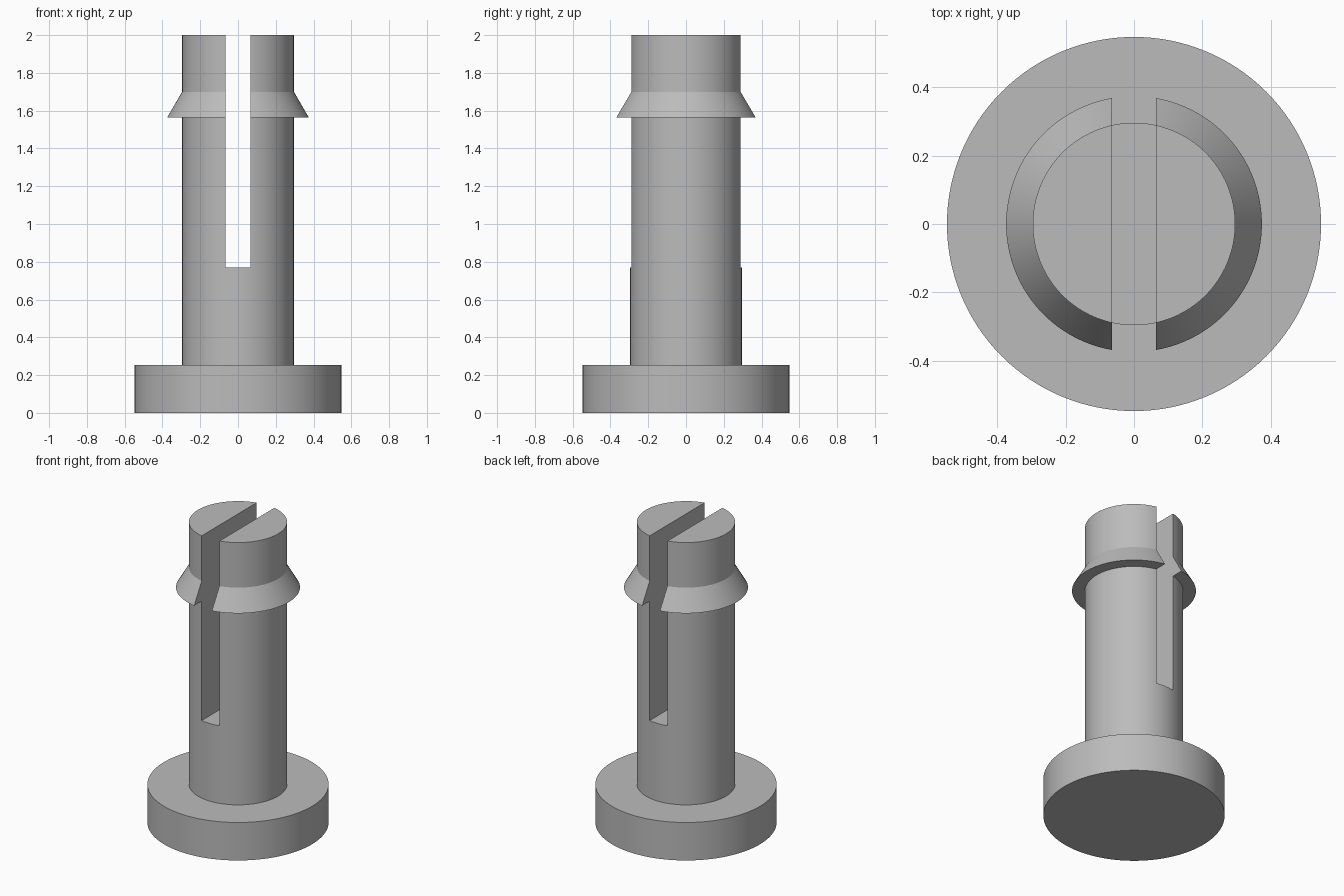
import bpy, bmesh, math

cube = bpy.data.objects.get("Cube")
if cube:
    bpy.data.objects.remove(cube, do_unlink=True)

SEGMENTS = 128
SHAFT_R = 0.296
SLOT_WIDTH, SLOT_FLOOR, TOP = 0.13, 0.77, 2.0

grey = bpy.data.materials.new("plain grey")
grey.use_nodes = True
colour = (0.5, 0.5, 0.5, 1)
grey.diffuse_color = colour
grey.node_tree.nodes["Principled BSDF"].inputs["Base Color"].default_value = colour


def new_object(name, bm):
    bmesh.ops.recalc_face_normals(bm, faces=bm.faces)
    mesh = bpy.data.meshes.new(name)
    bm.to_mesh(mesh)
    bm.free()
    obj = bpy.data.objects.new(name, mesh)
    bpy.context.collection.objects.link(obj)
    mesh.materials.append(grey)
    return obj


def lathe(name, profile):
    """Revolve (radius, height) points about z; end points lie on the axis."""
    bm = bmesh.new()
    verts = [bm.verts.new((r, 0, z)) for r, z in profile]
    edges = [bm.edges.new(pair) for pair in zip(verts, verts[1:])]
    bmesh.ops.spin(bm, geom=verts + edges, cent=(0, 0, 0), axis=(0, 0, 1),
                   angle=math.tau, steps=SEGMENTS, use_merge=True)
    bmesh.ops.remove_doubles(bm, verts=bm.verts, dist=0.0001)
    # Join each end fan into a single flat cap
    bmesh.ops.dissolve_limit(bm, angle_limit=0.001, verts=bm.verts, edges=bm.edges)
    return new_object(name, bm)


# Base disc, shaft and flared snap collar as one turned body
pin = lathe("slotted_pin", [
    (0, 0), (0.547, 0), (0.547, 0.253), (SHAFT_R, 0.253),
    (SHAFT_R, 1.565), (0.374, 1.565), (SHAFT_R, 1.70), (SHAFT_R, TOP), (0, TOP)])

# Slot through the upper shaft, open at the top
bm = bmesh.new()
bmesh.ops.create_cube(bm, size=1)
height = TOP - SLOT_FLOOR + 0.2
bmesh.ops.scale(bm, vec=(SLOT_WIDTH, 2, height), verts=bm.verts)
bmesh.ops.translate(bm, vec=(0, 0, SLOT_FLOOR + height / 2), verts=bm.verts)
cutter = new_object("slot_cutter", bm)
cutter.hide_render = True

slot = pin.modifiers.new("slot", 'BOOLEAN')
slot.operation = 'DIFFERENCE'
slot.solver = 'EXACT'
slot.object = cutter

bpy.ops.object.select_all(action='DESELECT')
pin.select_set(True)
bpy.context.view_layer.objects.active = pin
bpy.ops.object.modifier_apply(modifier=slot.name)
bpy.data.objects.remove(cutter, do_unlink=True)

# Smooth round walls, crisp rims and slot edges
bpy.ops.object.shade_smooth_by_angle(angle=math.radians(25))
